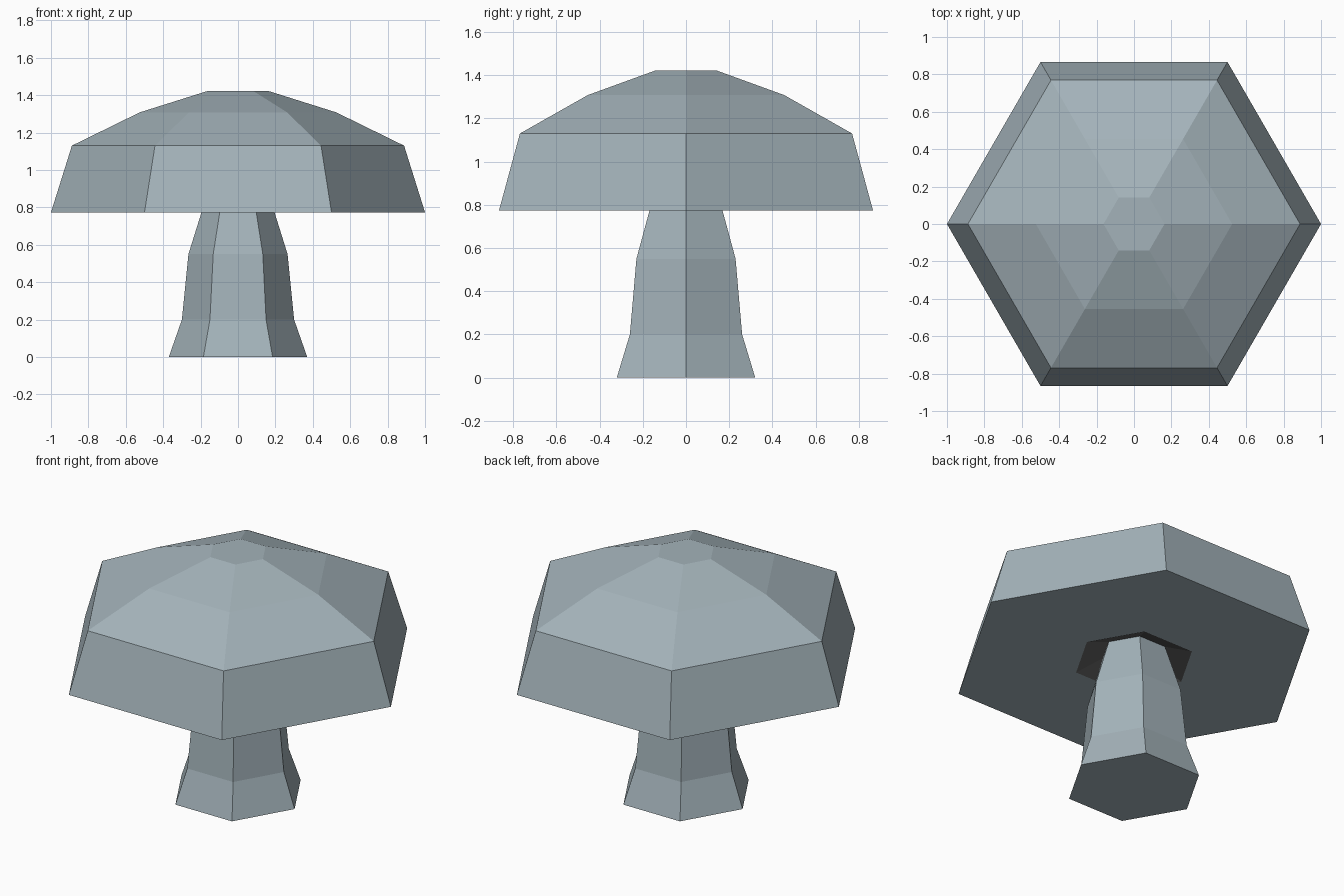
import bpy
import bmesh
from math import cos, sin, tau

default = bpy.data.objects.get("Cube")
if default:
    bpy.data.objects.remove(default, do_unlink=True)

SIDES = 6


def material(name, colour):
    mat = bpy.data.materials.new(name)
    mat.use_nodes = True
    mat.diffuse_color = colour
    bsdf = next(n for n in mat.node_tree.nodes if n.type == "BSDF_PRINCIPLED")
    bsdf.inputs["Base Color"].default_value = colour
    return mat


grey = material("blue_grey", (0.37, 0.45, 0.49, 1.0))
dark = material("dark_grey", (0.12, 0.12, 0.12, 1.0))


def lathe(name, profile, materials):
    """Six-sided closed solid through (radius, height) rings, flat shaded."""
    bm = bmesh.new()
    rings = [[bm.verts.new((r * cos(tau * i / SIDES), r * sin(tau * i / SIDES), z))
              for i in range(SIDES)] for r, z in profile]
    for low, high in zip(rings, rings[1:]):
        for i in range(SIDES):
            j = (i + 1) % SIDES
            bm.faces.new((low[i], low[j], high[j], high[i]))
    bm.faces.new(rings[0])
    bm.faces.new(rings[-1])
    bmesh.ops.recalc_face_normals(bm, faces=bm.faces)
    mesh = bpy.data.meshes.new(name)
    bm.to_mesh(mesh)
    bm.free()
    for mat in materials:
        mesh.materials.append(mat)
    obj = bpy.data.objects.new(name, mesh)
    bpy.context.collection.objects.link(obj)
    return obj


# Flared stem, reaching into the hollow under the cap
lathe("stem", [(0.37, 0), (0.30, 0.20), (0.265, 0.55), (0.175, 0.838)], [grey])

# Cap: sloped hollow, flat underside, outer band, then the domed top
cap = lathe("cap", [(0.17, 0.835), (0.33, 0.773), (1.0, 0.773),
                    (0.888, 1.13), (0.525, 1.308), (0.163, 1.422)], [grey, dark])

# Dark hollow: the downward faces close around the stem
for face in cap.data.polygons:
    if face.normal.z < 0 and face.center.xy.length < 0.3:
        face.material_index = 1
